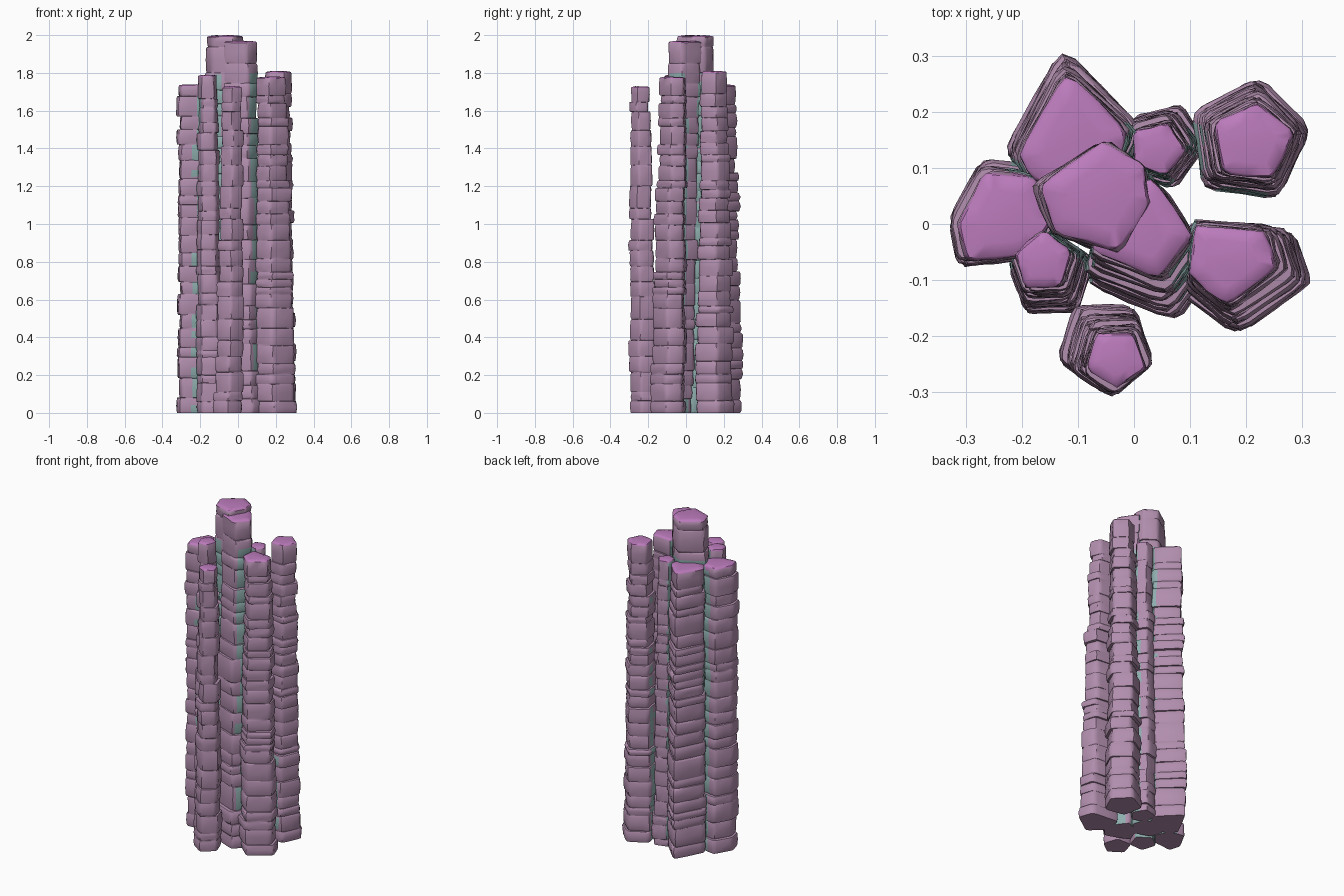
import bpy, bmesh, math, random
from mathutils import Vector

if "Cube" in bpy.data.objects:
    bpy.data.objects.remove(bpy.data.objects["Cube"])

random.seed(7)


def material(name, rgb):
    m = bpy.data.materials.new(name)
    m.diffuse_color = (*rgb, 1)
    m.use_nodes = True
    m.node_tree.nodes["Principled BSDF"].inputs["Base Color"].default_value = m.diffuse_color
    return m


MATS = [material("rock", (0.44, 0.27, 0.42)),
        material("worn_cap", (0.5, 0.2, 0.5)),
        material("crevice", (0.27, 0.42, 0.42))]


def ngon(x, y, r, n, rot):
    return [(x + r * math.cos(math.radians(rot) + math.tau * i / n),
             y + r * math.sin(math.radians(rot) + math.tau * i / n)) for i in range(n)]


# name, top outline, top height, base growth, base shift, overall block height
COLUMNS = [
    ("back_left_column", [(-.12, .27), (-.20, .12), (-.17, .07), (-.05, .06), (-.005, .16)],
     1.74, 1.2, (-.005, .015), .085),
    ("left_column", [(-.305, -.07), (-.195, -.055), (-.15, 0), (-.18, .08), (-.265, .09), (-.315, .0)],
     1.74, 1.08, (.005, .012), .085),
    ("tall_back_column", [(-.17, .07), (-.14, -.01), (-.03, -.05), (.03, .04), (.015, .10), (-.055, .15)],
     2.0, 1.0, (0, 0), .11),
    ("tall_front_column", [(.03, .08), (-.05, .04), (-.08, -.045), (.045, -.095), (.10, -.02)],
     1.97, 1.2, (.02, -.06), .10),
    ("small_left_column", ngon(-.16, -.07, .053, 5, 20), 1.79, 1.5, (.012, -.02), .07),
    ("front_column", ngon(-.03, -.242, .055, 5, 55), 1.73, 1.5, (-.018, .022), .085),
    ("right_column", [(.10, -.085), (.165, -.14), (.255, -.075), (.235, -.01), (.11, 0)],
     1.78, 1.42, (.022, -.025), .075),
    ("back_right_column", ngon(.208, .147, .075, 5, 82), 1.81, 1.47, (-.005, .002), .07),
    ("small_back_column", ngon(.042, .138, .05, 5, 70), 1.74, 1.4, (.01, .0), .07),
]


def centre(pts):
    return sum((Vector(p) for p in pts), Vector((0, 0))) / len(pts)


def rounded(pts, cut=0.16):
    # soften each corner into three points and add an edge midpoint
    out, n = [], len(pts)
    for i, p in enumerate(pts):
        a, b = pts[i - 1], pts[(i + 1) % n]
        p1, p2 = p.lerp(a, cut), p.lerp(b, cut)
        out += [p1, (p1 + p2) / 2 * .45 + p * .55, p2, p.lerp(b, .5)]
    return out


def column(name, outline, height, grow, shift, step):
    c = centre(outline)
    rel = [Vector(p) - c for p in outline]
    rad = sum(v.length for v in rel) / len(rel)
    bm = bmesh.new()
    rings = []

    def add_ring(pts, mid, scale, z, wob=.0025):
        rings.append([bm.verts.new((mid.x + p.x * scale + random.uniform(-wob, wob),
                                    mid.y + p.y * scale + random.uniform(-wob, wob),
                                    max(0.0, z + random.uniform(-wob, wob)) if z > 0 else 0.0))
                      for p in pts])

    # stack of offset, slightly tilted blocks
    z = 0.0
    while z < height:
        h = step * random.uniform(.5, 1.45)
        last = z + h > height - .06
        top = height if last else z + h
        t = 1 - (z + top) / 2 / height
        size = 1 + (grow - 1) * t + (0 if last else random.uniform(-.035, .055))
        j = .003 if last else .007
        mid = c + Vector(shift) * t + Vector((random.uniform(-j, j), random.uniform(-j, j)))
        pts = rounded([v * size * random.uniform(.95, 1.05) for v in rel])
        e = min(.011, (top - z) * .25)
        add_ring(pts, mid, .965, z, .001)
        add_ring(pts, mid, 1.0, z + e)
        add_ring(pts, mid, random.uniform(1.0, 1.02), (z + top) / 2)
        add_ring(pts, mid, .995, top - e)
        if last:
            add_ring(pts, mid, .93, top - .005, .001)
            add_ring(pts, mid, .6, top - .001, .001)
        else:
            add_ring(pts, mid, .955, top - .001, .001)
        z = top

    n = len(rings[0])
    for a, b in zip(rings, rings[1:]):
        for i in range(n):
            k = (i + 1) % n
            bm.faces.new((a[i], a[k], b[k], b[i]))
    bm.faces.new(rings[0][::-1])
    bm.faces.new(rings[-1])
    bmesh.ops.recalc_face_normals(bm, faces=bm.faces)

    # tint caps, and sides that look into a neighbouring column
    others = []
    for n2, o2, h2, g2, s2, _ in COLUMNS:
        if n2 != name:
            c2 = centre(o2)
            r2 = sum((Vector(p) - c2).length for p in o2) / len(o2)
            others.append((c2, r2 * (1 + g2) / 2, h2))
    for f in bm.faces:
        m = f.calc_center_median()
        if m.z > height - .02:
            f.material_index = 1
            continue
        q = (m + f.normal * .03).xy
        if abs(f.normal.z) < .5 and any((q - c2).length < r2 and m.z < h2 for c2, r2, h2 in others):
            f.material_index = 2

    me = bpy.data.meshes.new(name)
    bm.to_mesh(me)
    bm.free()
    for m in MATS:
        me.materials.append(m)
    ob = bpy.data.objects.new(name, me)
    bpy.context.collection.objects.link(ob)
    ob.select_set(True)
    bpy.context.view_layer.objects.active = ob


for spec in COLUMNS:
    column(*spec)
bpy.ops.object.shade_smooth_by_angle(angle=math.radians(42))
